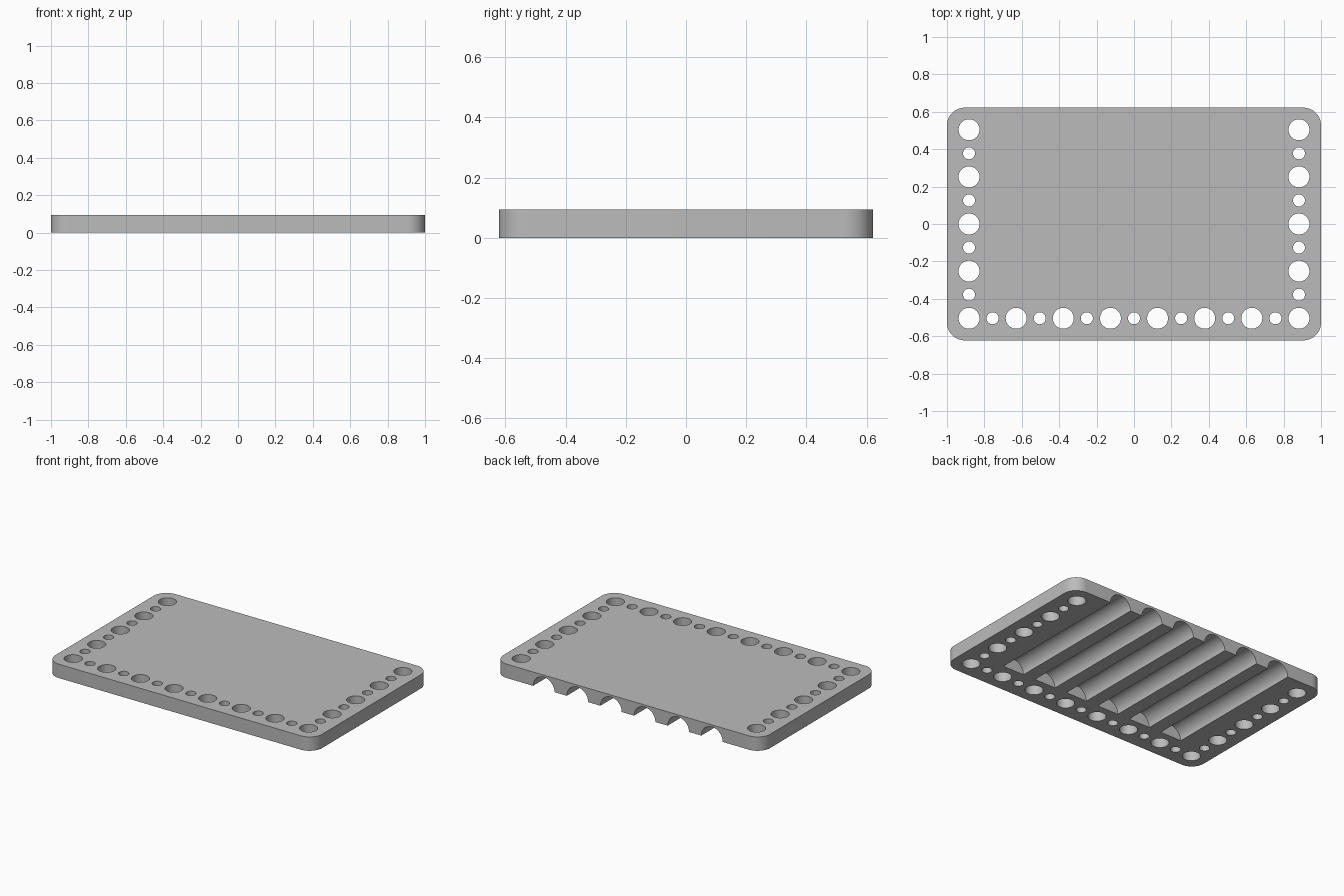
import bpy
import bmesh
from math import pi, cos, sin, radians
from mathutils import Matrix, Vector

old = bpy.data.objects.get("Cube")
if old:
    bpy.data.objects.remove(old, do_unlink=True)

WIDTH, DEPTH, HEIGHT = 2.0, 1.244, 0.094
CORNER = 0.095
PITCH = 0.126              # spacing between neighbouring holes
BIG, SMALL = 0.056, 0.032  # hole radii
GROOVE_R, GROOVE_FRONT = 0.08, -0.40

grey = bpy.data.materials.new("plain grey")
grey.use_nodes = True
grey.diffuse_color = (0.5, 0.5, 0.5, 1)
grey.node_tree.nodes["Principled BSDF"].inputs["Base Color"].default_value = (0.5, 0.5, 0.5, 1)


def make_object(name, bm):
    bmesh.ops.recalc_face_normals(bm, faces=bm.faces)
    mesh = bpy.data.meshes.new(name)
    bm.to_mesh(mesh)
    bm.free()
    mesh.materials.append(grey)
    obj = bpy.data.objects.new(name, mesh)
    bpy.context.collection.objects.link(obj)
    return obj


def add_cylinder(bm, radius, length, matrix, sides):
    bmesh.ops.create_cone(bm, cap_ends=True, segments=sides, radius1=radius,
                          radius2=radius, depth=length, matrix=matrix)


# Plate: rounded rectangle outline, extruded upwards
bm = bmesh.new()
outline = []
for k, (sx, sy) in enumerate([(1, 1), (-1, 1), (-1, -1), (1, -1)]):
    for i in range(17):
        a = (k + i / 16) * pi / 2
        outline.append(bm.verts.new((sx * (WIDTH / 2 - CORNER) + CORNER * cos(a),
                                     sy * (DEPTH / 2 - CORNER) + CORNER * sin(a), 0)))
base = bm.faces.new(outline)
top = bmesh.ops.extrude_face_region(bm, geom=[base])
bmesh.ops.translate(bm, vec=(0, 0, HEIGHT),
                    verts=[g for g in top["geom"] if isinstance(g, bmesh.types.BMVert)])
plate = make_object("plate", bm)

# Holes: big and small in turn, along the front and both sides
bm = bmesh.new()
spots = [(i - 7, -4, i) for i in range(15)]
spots += [(side * 7, j - 4, j) for side in (-1, 1) for j in range(1, 9)]
for x, y, n in spots:
    add_cylinder(bm, SMALL if n % 2 else BIG, 0.4,
                 Matrix.Translation((x * PITCH, y * PITCH, 0)), 48)

# Grooves: six half-round channels underneath, open at the back
length = 1.2
for i in range(6):
    place = Matrix.Translation(((2 * i - 5) * PITCH, GROOVE_FRONT + length / 2, 0))
    add_cylinder(bm, GROOVE_R, length, place @ Matrix.Rotation(pi / 2, 4, 'X'), 64)
cutter = make_object("hole_and_groove_cutter", bm)
cutter.hide_render = True

# Cut the plate
cut = plate.modifiers.new("cut", 'BOOLEAN')
cut.operation = 'DIFFERENCE'
cut.solver = 'EXACT'
cut.object = cutter
bpy.ops.object.select_all(action='DESELECT')
plate.select_set(True)
bpy.context.view_layer.objects.active = plate
bpy.ops.object.modifier_apply(modifier=cut.name)
bpy.data.objects.remove(cutter, do_unlink=True)
bpy.ops.object.shade_smooth_by_angle(angle=radians(30))
